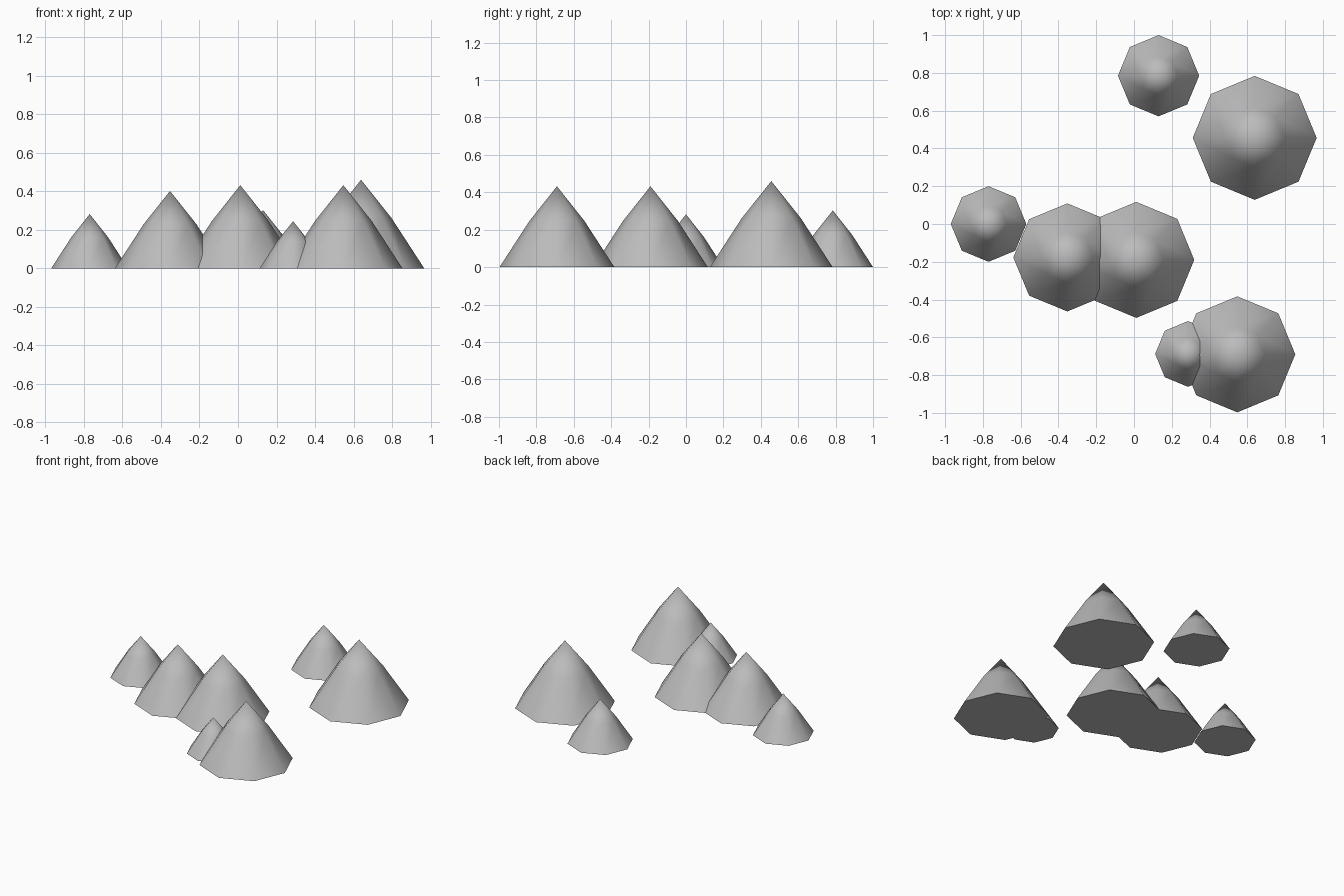
import bpy
import bmesh
import math

cube = bpy.data.objects.get("Cube")
if cube:
    bpy.data.objects.remove(cube, do_unlink=True)

SIDES = 8

stone = bpy.data.materials.new("grey_stone")
stone.use_nodes = True
grey = (0.5, 0.5, 0.5, 1)
stone.diffuse_color = grey
stone.node_tree.nodes["Principled BSDF"].inputs["Base Color"].default_value = grey


def add_mountain(name, x, y, radius, height):
    """Eight-sided peak: steep skirt, gentler cap, flat base."""
    bm = bmesh.new()

    def ring(r, z):
        steps = [2 * math.pi * i / SIDES for i in range(SIDES)]
        return [bm.verts.new((r * math.cos(a), r * math.sin(a), z)) for a in steps]

    base = ring(radius, 0)
    shoulder = ring(radius * 0.48, height * 0.57)
    apex = bm.verts.new((0, 0, height))
    bm.faces.new(base[::-1])
    for i in range(SIDES):
        j = (i + 1) % SIDES
        bm.faces.new((base[i], base[j], shoulder[j], shoulder[i]))
        bm.faces.new((shoulder[i], shoulder[j], apex))

    mesh = bpy.data.meshes.new(name)
    bm.to_mesh(mesh)
    bm.free()
    mesh.materials.append(stone)
    obj = bpy.data.objects.new(name, mesh)
    obj.location = (x, y, 0)
    bpy.context.collection.objects.link(obj)

    # Smooth slopes with a crisp rim around the base
    bpy.ops.object.select_all(action="DESELECT")
    obj.select_set(True)
    bpy.context.view_layer.objects.active = obj
    bpy.ops.object.shade_smooth_by_angle(angle=math.radians(60))


# Scattered range of peaks: name, x, y, radius, height
for peak in (
    ("right_end_peak", -0.77, 0.0, 0.20, 0.282),
    ("right_middle_peak", -0.353, -0.177, 0.286, 0.402),
    ("centre_peak", 0.012, -0.19, 0.307, 0.432),
    ("back_small_peak", 0.13, 0.785, 0.215, 0.303),
    ("back_tall_peak", 0.639, 0.456, 0.328, 0.46),
    ("front_small_peak", 0.286, -0.688, 0.174, 0.245),
    ("front_tall_peak", 0.547, -0.69, 0.307, 0.432),
):
    add_mountain(*peak)
